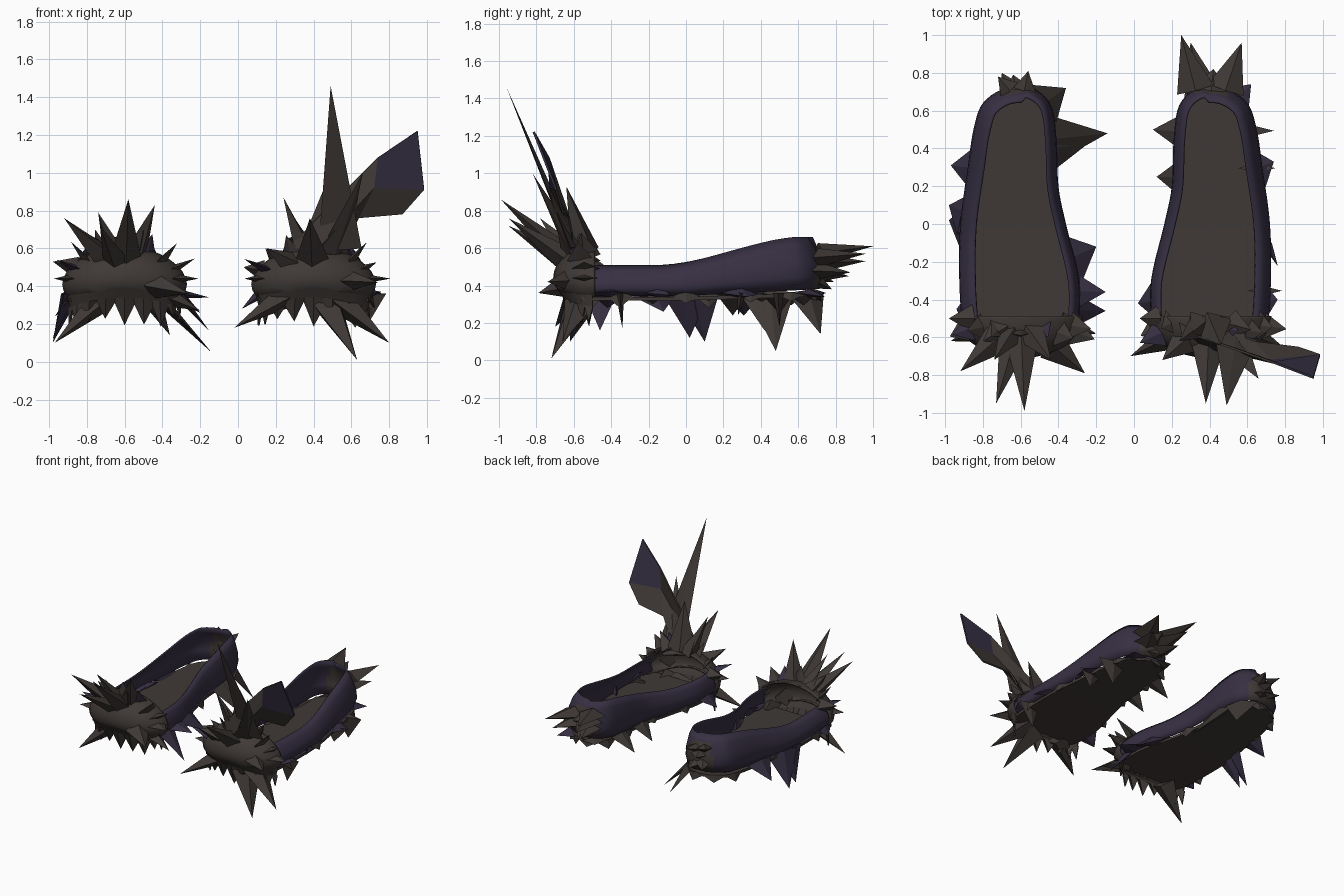
import bpy, bmesh, math, random
from mathutils import Vector

random.seed(4)
cube = bpy.data.objects.get("Cube")
if cube:
    bpy.data.objects.remove(cube)


def material(name, colour):
    m = bpy.data.materials.new(name)
    m.use_nodes = True
    m.diffuse_color = (*colour, 1)
    m.node_tree.nodes["Principled BSDF"].inputs["Base Color"].default_value = (*colour, 1)
    return m


BROWN = material("dark brown", (0.05, 0.041, 0.037))
PURPLE = material("dark purple", (0.038, 0.029, 0.056))
TOE_SIZE = Vector((0.33, 0.21, 0.17))


def finish(bm, name, smooth=False, thickness=0):
    bmesh.ops.recalc_face_normals(bm, faces=bm.faces)
    mesh = bpy.data.meshes.new(name)
    bm.to_mesh(mesh)
    bm.free()
    ob = bpy.data.objects.new(name, mesh)
    bpy.context.collection.objects.link(ob)
    mesh.materials.append(BROWN)
    mesh.materials.append(PURPLE)
    if thickness:
        mod = ob.modifiers.new("thickness", 'SOLIDIFY')
        mod.thickness = thickness
    if smooth:
        bpy.context.view_layer.objects.active = ob
        ob.select_set(True)
        bpy.ops.object.shade_smooth_by_angle(angle=math.radians(45))
        ob.select_set(False)


def spline(points, steps=5):
    """Catmull-Rom curve through the points."""
    p = [Vector(q) for q in points]
    p = [2 * p[0] - p[1]] + p + [2 * p[-1] - p[-2]]
    out = []
    for a, b, c, d in zip(p, p[1:], p[2:], p[3:]):
        for i in range(steps):
            t = i / steps
            out.append((2 * b + (c - a) * t + (2 * a - 5 * b + 4 * c - d) * t ** 2
                        + (3 * b - a - 3 * c + d) * t ** 3) / 2)
    return out + [p[-2]]


def spike(bm, base, tip, width, colour=0, flat=0.3):
    """Flattened four-sided thorn from base to tip."""
    base, tip = Vector(base), Vector(tip)
    d = (tip - base).normalized()
    side = d.cross(Vector((0, 0, 1)))
    side = side.normalized() if side.length > 0.15 else Vector((1, 0, 0))
    up = side.cross(d) * width * flat / 2
    side *= width / 2
    ring = [bm.verts.new(base + o) for o in (side, up, -side, -up)]
    top = bm.verts.new(tip)
    for a, b in zip(ring, ring[1:] + ring[:1]):
        bm.faces.new((a, b, top)).material_index = colour
    bm.faces.new(ring).material_index = colour


def wall_top(y):
    t = min(max((y + 0.15) / 0.8, 0), 1)
    return 0.51 + 0.15 * t * t * (3 - 2 * t)


# Footprint: outer edge, heel, inner edge
FOOTPRINT = spline([(-.31, -.56), (-.325, -.3), (-.32, 0), (-.28, .3), (-.25, .5), (-.2, .64),
                    (-.08, .72), (.06, .72), (.16, .63), (.19, .45), (.2, .2), (.24, 0),
                    (.31, -.3), (.31, -.56)])


def shoe(label, centre, mirror, toe_tips, wall_tips, heel_tips):
    path = [Vector((centre + mirror * p.x, p.y, 0)) for p in FOOTPRINT]
    n = len(path)
    toe = Vector((centre, -0.5, 0.44))

    def inward(i):
        t = path[min(i + 1, n - 1)] - path[max(i - 1, 0)]
        return Vector((t.y, -t.x, 0)).normalized() * mirror

    # Side wall leaning inward, with a brown heel patch
    bm = bmesh.new()
    rows = []
    for i, p in enumerate(path):
        low, high = 0.345 + 0.05 * max(p.y, 0), wall_top(p.y)
        lean = 0.05 if i > n / 2 else 0.08
        rows.append([bm.verts.new(p + inward(i) * o * lean + Vector((0, 0, low + (high - low) * f)))
                     for f, o in ((0, .3), (.25, 0), (.5, .1), (.8, .5), (1, 1))])
    for a, b in zip(rows, rows[1:]):
        for k in range(4):
            f = bm.faces.new((a[k], b[k], b[k + 1], a[k + 1]))
            f.material_index = 0 if f.calc_center_median().y > 0.69 else 1
    finish(bm, label + "_side_wall", True, 0.012)

    # Thin sole just below the wall
    bm = bmesh.new()
    bm.faces.new([bm.verts.new(p + inward(i) * 0.02 + Vector((0, 0, 0.34 + 0.03 * max(p.y, 0))))
                  for i, p in enumerate(path)])
    bmesh.ops.triangulate(bm, faces=bm.faces)
    finish(bm, label + "_sole", False, 0.02)

    # Domed toe cap, open toward the foot, its lower edge arched in front
    bm = bmesh.new()
    bmesh.ops.create_uvsphere(bm, u_segments=28, v_segments=16, radius=1)
    bmesh.ops.bisect_plane(bm, geom=bm.verts[:] + bm.edges[:] + bm.faces[:],
                           plane_co=(0, 0.06, 0), plane_no=(0, 1, 0), clear_outer=True)
    # Drop the underside so the cap stays hollow above the sole
    bmesh.ops.delete(bm, geom=[v for v in bm.verts if v.co.z < -0.6], context='VERTS')
    for v in bm.verts:
        u = v.co.x
        v.co = Vector(c * s for c, s in zip(v.co, TOE_SIZE)) + toe
        v.co.z = max(v.co.z, 0.39 - 0.07 * u * u) - 0.03 * u * u
    finish(bm, label + "_toe_cap", True, 0.012)

    # Jagged skirt folding in beneath the cap
    bm = bmesh.new()
    rows = []
    for i in range(19):
        a = math.pi * (1 + i / 18)
        x, y = math.cos(a), math.sin(a)
        drop = random.uniform(.18, .24) if i % 2 else random.uniform(.28, .32)
        rows.append([bm.verts.new((centre + x * r, -0.5 + y * s, z - 0.05 * x * x * k))
                     for r, s, z, k in ((.305, .2, .4, 1), (.29, .16, .34, 1), (.3, .12, drop, 0))])
    for a, b in zip(rows, rows[1:]):
        for k in range(2):
            bm.faces.new((a[k], b[k], b[k + 1], a[k + 1]))
    finish(bm, label + "_toe_skirt", False, 0.01)

    def on_toe(tip, depth=0.85):
        d = Vector(tip) - toe
        return toe + d * depth / Vector(c / s for c, s in zip(d, TOE_SIZE)).length

    # Large toe thorns and the ruff along the cap's open rim
    bm = bmesh.new()
    for *tip, width in toe_tips:
        spike(bm, on_toe(tip), tip, width, 0, 0.75)
    for i in range(9):
        a = math.pi * i / 8
        rim = toe + Vector((math.cos(a) * 0.28, random.uniform(-.08, -.02), math.sin(a) * 0.13))
        out = Vector((math.cos(a), random.uniform(-.5, -.1), math.sin(a) * 1.2))
        spike(bm, rim, rim + out * random.uniform(.08, .13), 0.15, i % 4 == 3)
    finish(bm, label + "_toe_thorns")

    # Blades and low teeth under the side wall
    bm = bmesh.new()
    for *tip, width, colour in wall_tips:
        i = min(range(n), key=lambda k: (path[k].xy - Vector(tip).xy).length)
        spike(bm, path[i] + inward(i) * 0.03 + Vector((0, 0, 0.36)), tip, width, colour, 0.25)
    for i in range(4, n - 4, 6):
        base = path[i] + inward(i) * 0.03 + Vector((0, 0, 0.35))
        spike(bm, base, base - inward(i) * 0.03 - Vector((0, 0, random.uniform(.03, .07))), 0.16)
    finish(bm, label + "_side_blades")

    # Heel tuft
    bm = bmesh.new()
    for *tip, width in heel_tips:
        base = Vector((centre + (tip[0] - centre) * 0.5, 0.71, 0.5 + (tip[2] - 0.5) * 0.7))
        spike(bm, base, tip, width, 0, 0.5)
    finish(bm, label + "_heel_tuft")


# Toe tips: x, y, z, width.  Side tips add a colour index.
shoe("right", -0.6, 1,
     [(-.92, -.78, .76, .18), (-.73, -.95, .72, .15), (-.58, -.99, .86, .17), (-.44, -.72, .83, .16),
      (-.26, -.79, .36, .18), (-.98, -.5, .53, .15), (-.74, -.72, .79, .14), (-.97, -.62, .1, .18),
      (-.2, -.58, .27, .15), (-.5, -.68, .7, .14), (-.8, -.62, .68, .16)],
     [(-.98, .1, .1, .26, 1), (-.98, .02, .12, .26, 1), (-.97, .31, .24, .24, 1), (-.94, -.45, .3, .18, 1),
      (-.36, .72, .14, .24, 0), (-.14, .48, .05, .26, 0), (-.25, .42, .16, .24, 0), (-.2, -.12, .26, .3, 1),
      (-.15, -.46, .16, .18, 1), (-.15, -.36, .34, .2, 1)],
     [(-.72, .78, .6, .12), (-.56, .81, .58, .12), (-.64, .79, .52, .14), (-.7, .8, .44, .12),
      (-.57, .79, .42, .12)])
shoe("left", 0.4, -1,
     [(-.02, -.7, .18, .17), (.38, -.95, .76, .18), (.24, -.62, .87, .15), (.46, -.64, .93, .22),
      (.63, -.72, .01, .22), (.8, -.66, .1, .2), (.74, -.74, .42, .15), (.3, -.58, .76, .18),
      (.15, -.72, .6, .16), (.03, -.5, .5, .15), (.62, -.56, .68, .16)],
     [(.28, .75, .36, .18, 0), (.62, .74, .34, .18, 1), (.74, .33, .34, .24, 1), (.73, -.1, .35, .24, 1),
      (.76, -.4, .37, .2, 1), (.1, .5, .25, .18, 0), (.12, .25, .24, .18, 0), (.02, -.42, .28, .22, 1),
      (.62, .5, .18, .24, 0), (.67, -.34, .17, .18, 0), (.65, .28, .24, .2, 0)],
     [(.25, 1, .61, .2), (.57, .96, .57, .2), (.56, .88, .47, .18), (.3, .96, .53, .2),
      (.31, .87, .45, .18), (.42, .82, .54, .22), (.4, .78, .38, .14)])

# Tall thorns rising from the left toe
bm = bmesh.new()
spike(bm, (.54, -.6, .6), (.49, -.96, 1.46), 0.23, 0, 0.2)
spike(bm, (.48, -.56, .52), (.66, -.82, 1.0), 0.2, 0, 0.3)
finish(bm, "tall_thorn")

# Bent wing blade: stalk and brown lower half, purple upper half
bm = bmesh.new()
crest = [bm.verts.new(c) for c in ((.28, -.58, .62), (.74, -.74, 1.08), (.95, -.82, 1.22))]
fold = [bm.verts.new(c) for c in ((.38, -.66, .55), (.72, -.73, .92), (.985, -.7, .91))]
hem = [bm.verts.new(c) for c in ((.5, -.58, .5), (.64, -.63, .76), (.87, -.66, .78))]
for upper, lower, colour in ((crest, fold, 1), (fold, hem, 0)):
    for k in range(2):
        f = bm.faces.new((upper[k], lower[k], lower[k + 1], upper[k + 1]))
        f.material_index = colour if k else 0
finish(bm, "wing_blade", False, 0.012)
